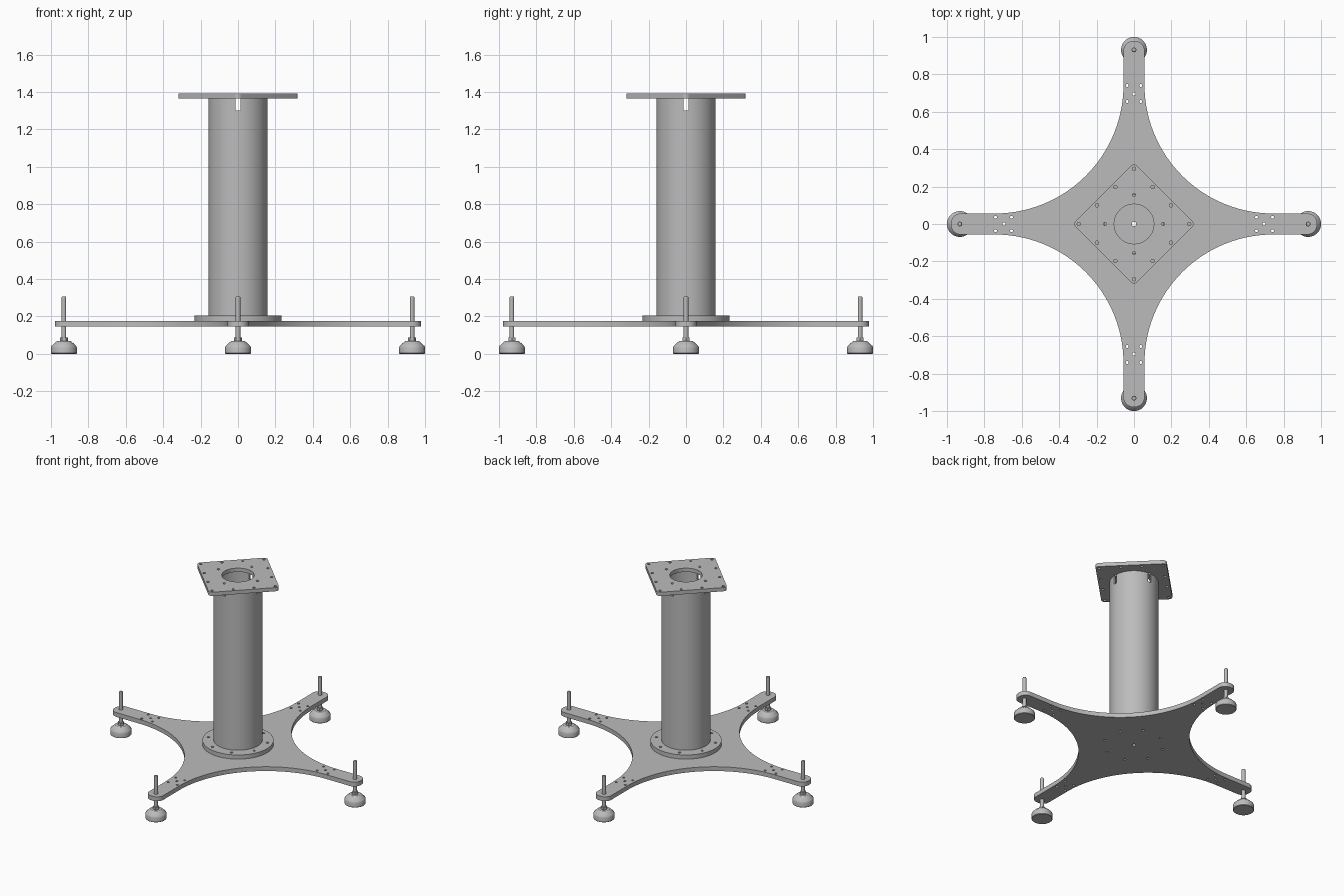
import bpy, bmesh, math
from math import cos, sin, pi, radians

if "Cube" in bpy.data.objects:
    bpy.data.objects.remove(bpy.data.objects["Cube"])

grey = bpy.data.materials.new("plain grey")
grey.diffuse_color = (0.5, 0.5, 0.5, 1)
grey.use_nodes = True
grey.node_tree.nodes["Principled BSDF"].inputs["Base Color"].default_value = grey.diffuse_color


def arc(cx, cy, r, a0, a1, n):
    """Points along an arc, angles in degrees."""
    return [(cx + r * cos(radians(a0 + (a1 - a0) * i / n)),
             cy + r * sin(radians(a0 + (a1 - a0) * i / n))) for i in range(n + 1)]


def circle(x, y, r, n=16):
    return arc(x, y, r, 0, 360, n)[:-1]


def turn(pts, k):
    """Rotate points by k quarter turns."""
    c, s = [(1, 0), (0, 1), (-1, 0), (0, -1)][k % 4]
    return [(x * c - y * s, x * s + y * c) for x, y in pts]


def finish(ob):
    bpy.ops.object.select_all(action='DESELECT')
    ob.select_set(True)
    bpy.context.view_layer.objects.active = ob
    if ob.type == 'CURVE':
        bpy.ops.object.convert(target='MESH')
        ob = bpy.context.object
    bm = bmesh.new()
    bm.from_mesh(ob.data)
    bmesh.ops.remove_doubles(bm, verts=bm.verts, dist=1e-5)
    bmesh.ops.recalc_face_normals(bm, faces=bm.faces)
    bm.to_mesh(ob.data)
    bm.free()
    ob.data.materials.clear()
    ob.data.materials.append(grey)
    bpy.ops.object.shade_smooth_by_angle(angle=radians(30))
    return ob


def plate(name, loops, z0, z1):
    """Flat part from an outline and hole loops, extruded from z0 to z1."""
    cu = bpy.data.curves.new(name, 'CURVE')
    cu.dimensions = '2D'
    cu.fill_mode = 'BOTH'
    cu.extrude = (z1 - z0) / 2
    for pts in loops:
        sp = cu.splines.new('POLY')
        sp.points.add(len(pts) - 1)
        for p, (x, y) in zip(sp.points, pts):
            p.co = (x, y, 0, 1)
        sp.use_cyclic_u = True
    ob = bpy.data.objects.new(name, cu)
    bpy.context.collection.objects.link(ob)
    ob.location.z = (z0 + z1) / 2
    return finish(ob)


def lathe(name, profile, x, y, n=40):
    """Round part turned from a (radius, z) profile with closed ends."""
    bm = bmesh.new()
    rings = [[bm.verts.new((px, py, z)) for px, py in circle(0, 0, r, n)]
             for r, z in profile]
    for a, b in zip(rings, rings[1:]):
        for i in range(n):
            j = (i + 1) % n
            bm.faces.new((a[i], a[j], b[j], b[i]))
    bm.faces.new(rings[0][::-1])
    bm.faces.new(rings[-1])
    me = bpy.data.meshes.new(name)
    bm.to_mesh(me)
    bm.free()
    ob = bpy.data.objects.new(name, me)
    bpy.context.collection.objects.link(ob)
    ob.location = (x, y, 0)
    return finish(ob)


bolt_ring = [circle(0.197 * cos(pi / 8 + k * pi / 4), 0.197 * sin(pi / 8 + k * pi / 4), 0.009)
             for k in range(8)]

# Four armed base plate: rounded arm tips joined by concave arcs
W, C, TIP, TR = 0.056, 0.745, 0.978, 0.05
quarter = (arc(TIP - TR, -W + TR, TR, -90, 0, 10) + arc(TIP - TR, W - TR, TR, 0, 90, 10)
           + arc(C, C, C - W, 270, 180, 40))
base = [p for k in range(4) for p in turn(quarter, k)]
arm_holes = [circle(x, y, 0.008) for x, y in
             [(0.695, 0), (0.655, 0.036), (0.655, -0.036), (0.74, 0.036), (0.74, -0.036)]]
loops = [base, circle(0, 0, 0.012)] + bolt_ring
loops += [turn(h, k) for k in range(4) for h in arm_holes]
plate("base_plate", loops, 0.145, 0.176)

# Column flange with bolt holes
plate("column_flange", [circle(0, 0, 0.232, 72), circle(0, 0, 0.158, 72)] + bolt_ring, 0.176, 0.206)

# Hollow column with four slots below the top plate
RO, RI, SLOT = 0.159, 0.146, 0.0125
plate("column", [circle(0, 0, RO, 72), circle(0, 0, RI, 72)], 0.176, 1.30)
ao, ai = math.degrees(math.asin(SLOT / RO)), math.degrees(math.asin(SLOT / RI))
sector = arc(0, 0, RO, ao, 90 - ao, 16) + arc(0, 0, RI, 90 - ai, ai, 16)
plate("column_slotted_end", [turn(sector, k) for k in range(4)], 1.30, 1.364)

# Diamond top plate with rounded corners, centre opening and screw holes
corner = arc(0.292, 0, 0.026, -45, 45, 8)
loops = [[p for k in range(4) for p in turn(corner, k)], circle(0, 0, 0.106, 64)]
for x, y in [(0.295, 0), (0.155, 0), (0.198, 0.1), (0.1, 0.198)]:
    loops += [turn(circle(x, y, 0.009), k) for k in range(4)]
plate("top_plate", loops, 1.364, 1.391)

# Levelling feet and their threaded rods
foot = [(0.066, 0), (0.069, 0.003), (0.069, 0.034), (0.066, 0.042), (0.042, 0.064), (0.036, 0.068)]
for k, side in enumerate(["right", "back", "left", "front"]):
    x, y = turn([(0.931, 0)], k)[0]
    lathe("foot_" + side, foot, x, y)
    lathe("foot_nut_" + side, [(0.021, 0.066), (0.021, 0.086)], x, y, 6)
    lathe("foot_rod_" + side, [(0.0125, 0.067), (0.0125, 0.302), (0.010, 0.306)], x, y, 24)
